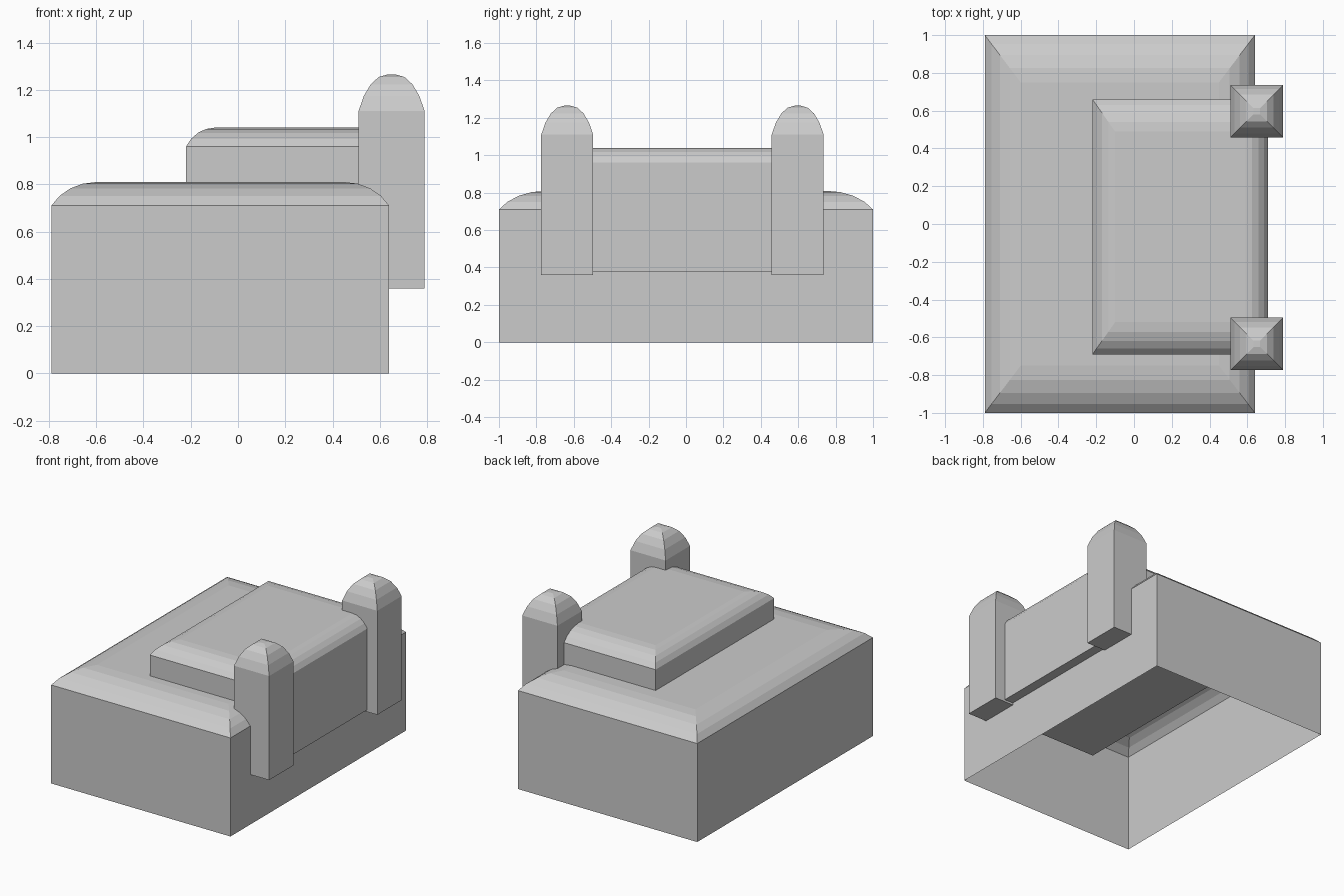
import bpy, bmesh
from math import cos, sin, radians

if "Cube" in bpy.data.objects:
    bpy.data.objects.remove(bpy.data.objects["Cube"])

SEGS = 4  # facets in each curved roof edge


def roofed_block(name, x, y, z, inset, closed=True):
    """Box with a domed hip roof. z = (bottom, eave, top), inset = roof inset in (x, y)."""
    levels = [(0, z[0])]
    for i in range(SEGS + 1):
        a = radians(30 + 60 * i / SEGS)
        levels.append((1 - cos(a) / cos(radians(30)),
                       z[1] + (z[2] - z[1]) * (sin(a) - 0.5) / 0.5))
    bm = bmesh.new()
    rings = []
    for t, h in levels:
        dx, dy = inset[0] * t, inset[1] * t
        rings.append([bm.verts.new(p) for p in (
            (x[0] + dx, y[0] + dy, h), (x[1] - dx, y[0] + dy, h),
            (x[1] - dx, y[1] - dy, h), (x[0] + dx, y[1] - dy, h))])
    for lo, hi in zip(rings, rings[1:]):
        for i in range(4):
            j = (i + 1) % 4
            bm.faces.new((lo[i], lo[j], hi[j], hi[i]))
    bm.faces.new(rings[-1])
    if closed:
        bm.faces.new(rings[0][::-1])
    mesh = bpy.data.meshes.new(name)
    bm.to_mesh(mesh)
    bm.free()
    obj = bpy.data.objects.new(name, mesh)
    bpy.context.collection.objects.link(obj)
    return obj


# Main hall: a shell open at the bottom
roofed_block("main_hall", (-0.79, 0.64), (-1, 1), (0, 0.71, 0.81), (0.19, 0.25), closed=False)

# Raised upper hall that projects slightly through the right wall
roofed_block("upper_hall", (-0.22, 0.71), (-0.69, 0.66), (0.375, 0.96, 1.04), (0.12, 0.17))

# Two domed turrets on the right wall
for name, yc in (("front_turret", -0.635), ("back_turret", 0.597)):
    roofed_block(name, (0.51, 0.79), (yc - 0.139, yc + 0.139), (0.36, 1.11, 1.265), (0.122, 0.122))
